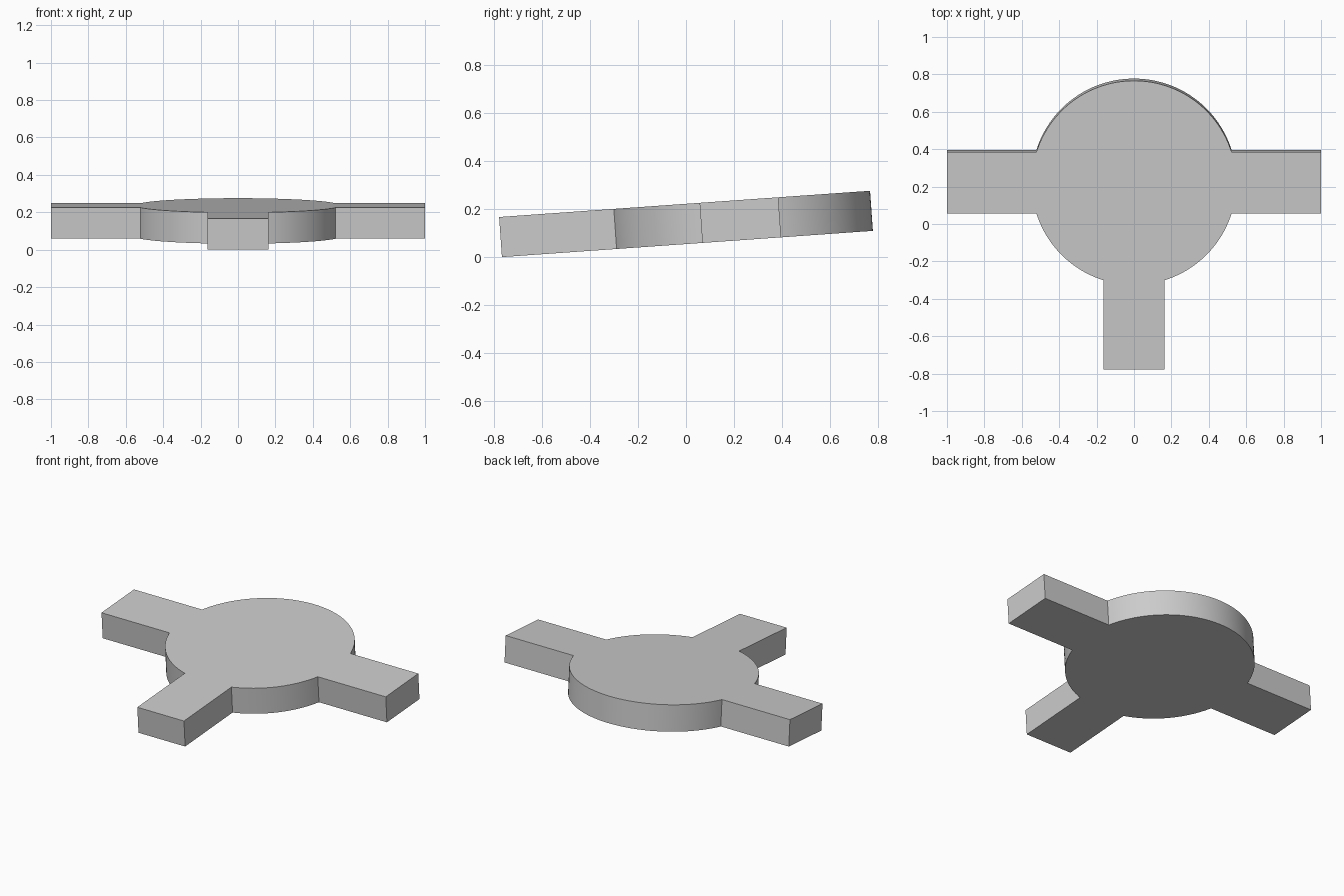
import bpy, bmesh, math
from mathutils import Matrix, Vector

if "Cube" in bpy.data.objects:
    bpy.data.objects.remove(bpy.data.objects["Cube"])

R = 0.547        # hub radius
HALF = 0.164     # half width of each arm
REACH = 1.0      # arm length from hub centre
THICK = 0.167    # plate thickness
CY = 0.228       # hub centre along the tilted plate
TILT = math.radians(4.04)
SEG = 0.05       # arc step in radians

grey = bpy.data.materials.new("grey")
grey.diffuse_color = (0.6, 0.6, 0.6, 1)
grey.use_nodes = True
grey.node_tree.nodes["Principled BSDF"].inputs["Base Color"].default_value = grey.diffuse_color

# Outline: three arms joined by arcs of the hub, counter-clockwise
arms = [0, math.pi, 1.5 * math.pi]
half_angle = math.asin(HALF / R)
outline = []
for i, a in enumerate(arms):
    along = Vector((math.cos(a), math.sin(a)))
    side = Vector((-along.y, along.x))
    outline += [along * REACH - side * HALF, along * REACH + side * HALF]
    start = a + half_angle
    end = (arms[i + 1] if i < 2 else 2 * math.pi) - half_angle
    n = math.ceil((end - start) / SEG)
    for k in range(n + 1):
        t = start + (end - start) * k / n
        outline.append(Vector((math.cos(t), math.sin(t))) * R)

# Three-armed plate, extruded about its mid plane
bm = bmesh.new()
base = bm.faces.new([bm.verts.new((p.x, p.y + CY, -THICK / 2)) for p in outline])
ext = bmesh.ops.extrude_face_region(bm, geom=[base])
top = [v for v in ext["geom"] if isinstance(v, bmesh.types.BMVert)]
bmesh.ops.translate(bm, verts=top, vec=(0, 0, THICK))
bmesh.ops.recalc_face_normals(bm, faces=bm.faces)

# Tilt up towards the back, then centre and stand on the floor
bmesh.ops.transform(bm, matrix=Matrix.Rotation(TILT, 4, 'X'), verts=bm.verts)
ys = [v.co.y for v in bm.verts]
low = min(v.co.z for v in bm.verts)
bmesh.ops.translate(bm, verts=bm.verts, vec=(0, -(min(ys) + max(ys)) / 2, -low))

mesh = bpy.data.meshes.new("three_arm_plate")
bm.to_mesh(mesh)
bm.free()
mesh.materials.append(grey)
plate = bpy.data.objects.new("three_arm_plate", mesh)
bpy.context.collection.objects.link(plate)

# Smooth hub rim with sharp corners
bpy.context.view_layer.objects.active = plate
plate.select_set(True)
bpy.ops.object.shade_smooth_by_angle(angle=math.radians(20))
